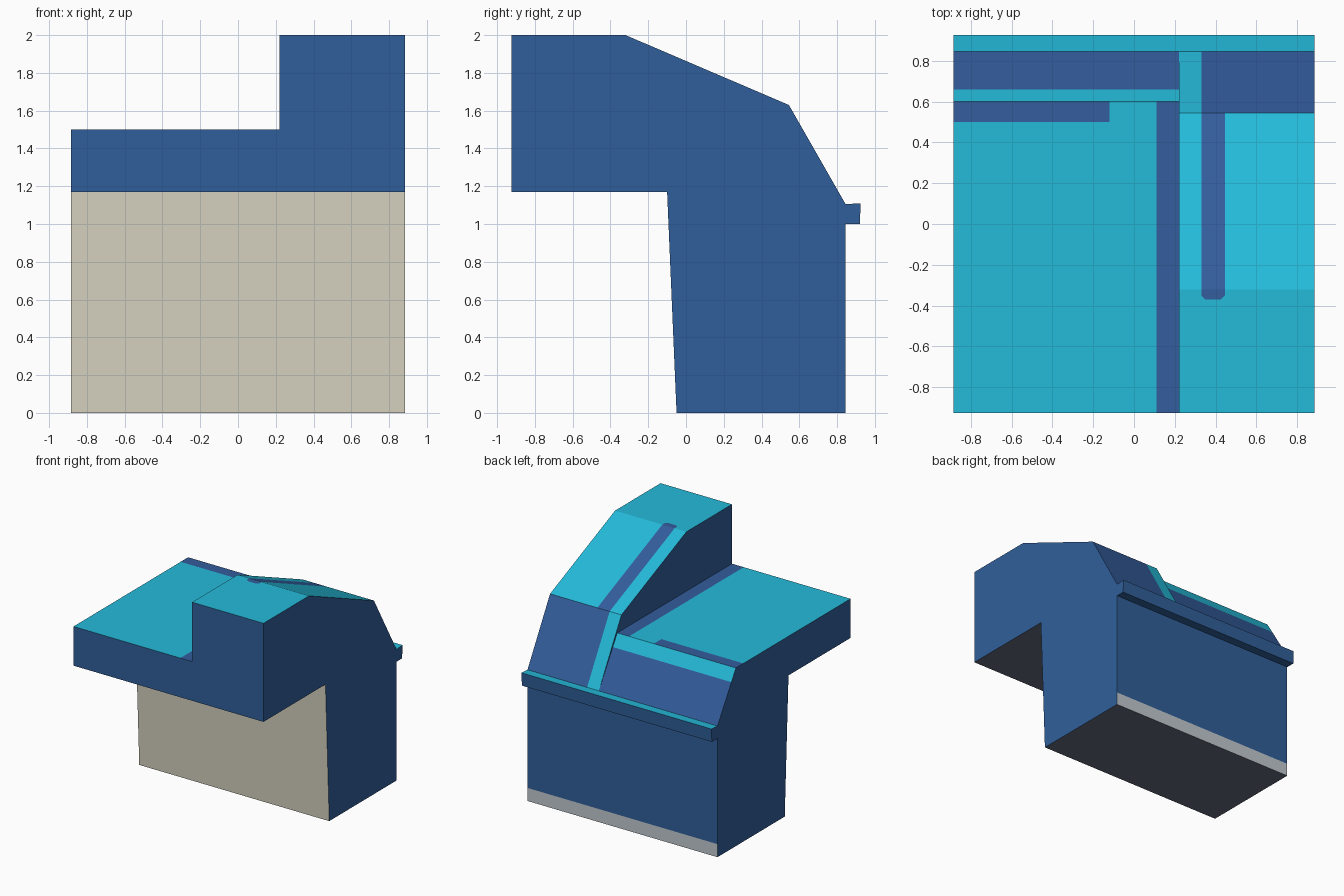
import bpy, bmesh
from mathutils import Vector

if "Cube" in bpy.data.objects:
    bpy.data.objects.remove(bpy.data.objects["Cube"])

X0, XM, X1 = -0.885, 0.22, 0.885      # left end, step, right end


def srgb(*rgb):
    lin = [(c / 255 / 12.92) if c < 10 else ((c / 255 + 0.055) / 1.055) ** 2.4 for c in rgb]
    return (*lin, 1)


COLOURS = [("body blue", (48, 95, 155)), ("stripe blue", (51, 93, 157)),
           ("teal", (37, 187, 218)), ("beige", (217, 213, 194)),
           ("light grey", (194, 202, 209)), ("dark grey", (100, 107, 125))]
BLUE, STRIPE, TEAL, BEIGE, GREY, DARK = range(6)
mats = []
for name, rgb in COLOURS:
    m = bpy.data.materials.new(name)
    m.diffuse_color = srgb(*rgb)
    m.use_nodes = True
    m.node_tree.nodes["Principled BSDF"].inputs["Base Color"].default_value = m.diffuse_color
    mats.append(m)


def finish(bm, name, rule):
    """Colour faces by rule and make the object."""
    for f in bm.faces:
        f.material_index = rule(f.normal, f.calc_center_median())
    me = bpy.data.meshes.new(name)
    bm.to_mesh(me)
    bm.free()
    for m in mats:
        me.materials.append(m)
    ob = bpy.data.objects.new(name, me)
    bpy.context.collection.objects.link(ob)


def face(bm, pts):
    return bm.faces.new([bm.verts.new(p) for p in pts])


def sweep(bm, prof, xa, xb):
    """Skin a closed (y, z) profile between two x positions."""
    for a, b in zip(prof, prof[1:] + prof[:1]):
        face(bm, [(xa, *a), (xb, *a), (xb, *b), (xa, *b)])


def cut(bm, co, no, pick):
    """Split only the picked faces along a plane."""
    fs = [f for f in bm.faces if pick(f.normal, f.calc_center_median())]
    geom = set(fs)
    for f in fs:
        geom.update(f.verts)
        geom.update(f.edges)
    bmesh.ops.bisect_plane(bm, geom=list(geom), dist=1e-5,
                           plane_co=Vector(co), plane_no=Vector(no))
    bm.normal_update()


# body: low left section and tall right section sharing one base
base = [(0.845, 1.105), (0.845, 0), (-0.05, 0), (-0.10, 1.17), (-0.925, 1.17), (-0.925, 1.5)]
low_top = [(0.60, 1.5)]
tall_top = [(-0.925, 2.0), (-0.32, 2.0), (0.545, 1.63)]
low, tall = base + low_top, base + tall_top

bm = bmesh.new()
sweep(bm, low, X0, XM)
sweep(bm, tall, XM, X1)
face(bm, [(X0, *p) for p in low])
face(bm, [(X1, *p) for p in tall])
face(bm, [(XM, *p) for p in [base[-1]] + tall_top + [base[0]] + low_top])
bmesh.ops.remove_doubles(bm, verts=bm.verts[:], dist=1e-4)
bmesh.ops.recalc_face_normals(bm, faces=bm.faces[:])
bm.normal_update()

# painted areas cut into the faces
is_left = lambda n, c: n.z > 0.3 and c.x < XM
is_right = lambda n, c: n.z > 0.3 and c.x > XM
left_flat = lambda n, c: n.z > 0.99 and c.x < XM
cut(bm, (0, 0, 0.11), (0, 0, 1), lambda n, c: n.y > 0.9)
cut(bm, (0.11, 0, 0), (1, 0, 0), left_flat)
cut(bm, (0, 0.50, 0), (0, 1, 0), lambda n, c: left_flat(n, c) and c.x < 0.11)
cut(bm, (-0.12, 0, 0), (1, 0, 0), lambda n, c: left_flat(n, c) and c.y > 0.5)
cut(bm, (0, 0.66, 0), (0, 1, 0), lambda n, c: is_left(n, c) and n.z < 0.9)
cut(bm, (0.33, 0, 0), (1, 0, 0), is_right)
cut(bm, (0.445, 0, 0), (1, 0, 0), lambda n, c: is_right(n, c) and n.z > 0.9)
in_band = lambda c: 0.33 < c.x < 0.445
cut(bm, (0, -0.37, 0), (0, 1, 0), lambda n, c: n.z > 0.99 and in_band(c))
for x, s in ((0.35, 1), (0.425, -1)):   # clipped stripe corners
    cut(bm, (x, -0.37, 0), (s, 1, 0),
        lambda n, c: n.z > 0.99 and in_band(c) and -0.37 < c.y < -0.32)


def body_rule(n, c):
    if n.z < -0.5:
        return DARK
    if n.y < -0.9:
        return BEIGE if c.z < 1.17 else BLUE
    if n.y > 0.9:
        return GREY if c.z < 0.11 else BLUE
    if abs(n.x) > 0.9:
        return BLUE
    if c.x < XM:
        if n.z > 0.9:
            return STRIPE if c.x > 0.11 or (c.x < -0.12 and c.y > 0.5) else TEAL
        return TEAL if c.y < 0.66 else STRIPE
    if n.z < 0.9:
        return TEAL if c.x < 0.33 else STRIPE
    inside = in_band(c) and c.y > -0.37 and abs(c.x - 0.3875) < 0.0375 + c.y + 0.37
    return STRIPE if inside else TEAL


finish(bm, "counter_body", body_rule)

# ledge along the back
bm = bmesh.new()
ledge = [(0.845, 1.0), (0.92, 1.0), (0.925, 1.11), (0.845, 1.105)]
sweep(bm, ledge, X0, X1)
for x in (X0, X1):
    face(bm, [(x, *p) for p in ledge])
bmesh.ops.remove_doubles(bm, verts=bm.verts[:], dist=1e-4)
bmesh.ops.recalc_face_normals(bm, faces=bm.faces[:])
bm.normal_update()
finish(bm, "back_ledge", lambda n, c: TEAL if n.z > 0.5 else BLUE)
